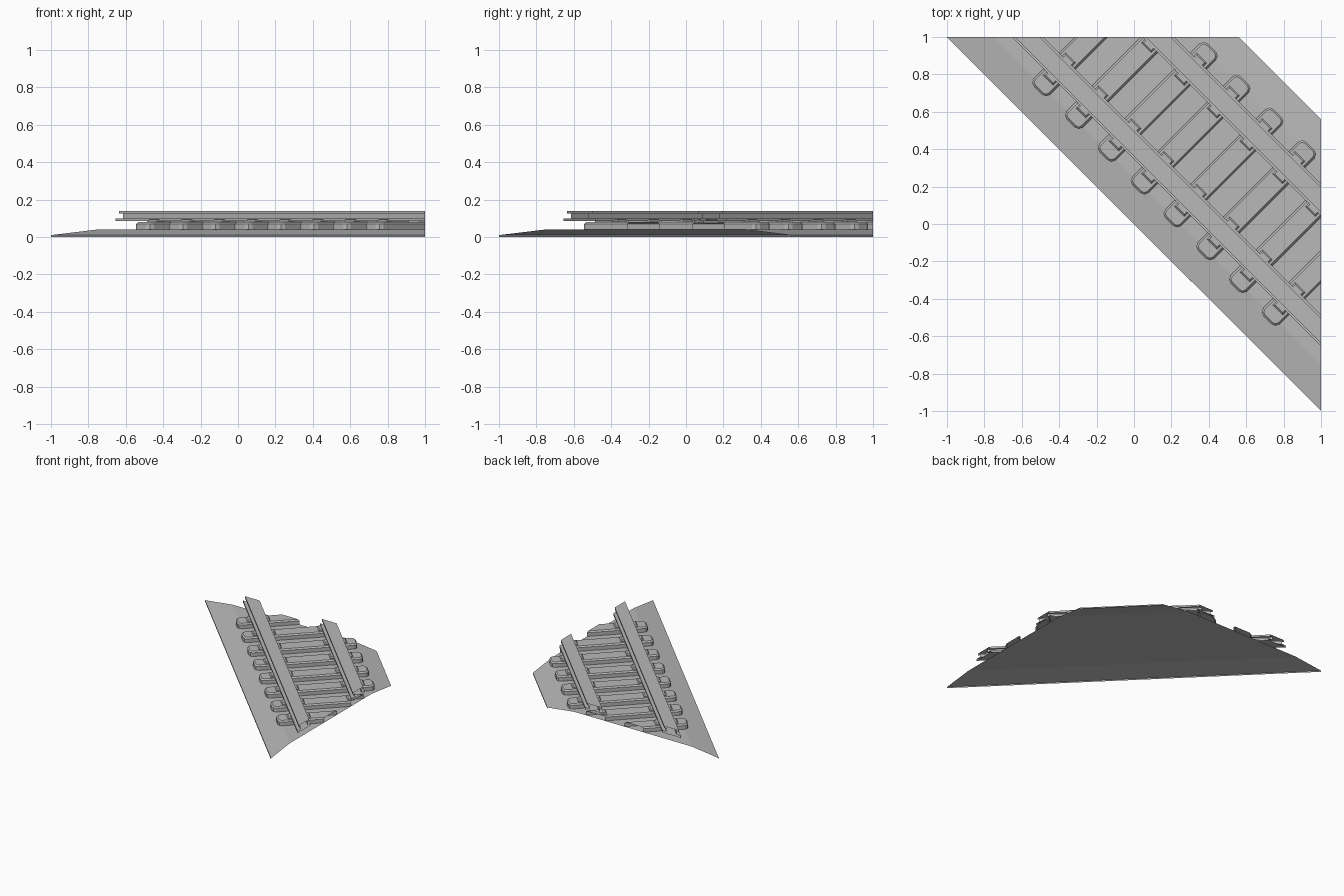
import bpy, bmesh, math
from mathutils import Matrix, Vector

cube = bpy.data.objects.get("Cube")
if cube:
    bpy.data.objects.remove(cube, do_unlink=True)

R2 = math.sqrt(2)
MID = 0.78 / R2            # centre line of the track, across its width
TURN = Matrix.Rotation(math.radians(45), 4, "Z")   # local x runs across the track

grey = bpy.data.materials.new("stone_grey")
grey.use_nodes = True
colour = (0.48, 0.48, 0.48, 1)
grey.diffuse_color = colour
grey.node_tree.nodes["Principled BSDF"].inputs["Base Color"].default_value = colour


def finish(bm, name):
    """Turn the part to the diagonal and trim it to the square tile."""
    bm.transform(TURN)
    for axis in (Vector((1, 0, 0)), Vector((0, 1, 0))):
        bmesh.ops.bisect_plane(bm, geom=bm.verts[:] + bm.edges[:] + bm.faces[:],
                               dist=1e-6, plane_co=axis, plane_no=axis, clear_outer=True)
    mesh = bpy.data.meshes.new(name)
    bm.to_mesh(mesh)
    bm.free()
    mesh.materials.append(grey)
    bpy.context.collection.objects.link(bpy.data.objects.new(name, mesh))


def extrude_profile(name, points, closed):
    """Run a cross-section along the track."""
    bm = bmesh.new()
    near, far = [[bm.verts.new((x, y, z)) for x, z in points] for y in (-1.7, 1.7)]
    n = len(points)
    for i in range(n if closed else n - 1):
        j = (i + 1) % n
        bm.faces.new((near[i], near[j], far[j], far[i]))
    bmesh.ops.recalc_face_normals(bm, faces=bm.faces[:])
    if not closed and sum(f.normal.z for f in bm.faces) < 0:
        bmesh.ops.reverse_faces(bm, faces=bm.faces[:])
    finish(bm, name)


def box(x, y, z0, z1, length, width):
    bm = bmesh.new()
    place = Matrix.Translation((x, y, (z0 + z1) / 2)) @ Matrix.Diagonal((length, width, z1 - z0, 1))
    bmesh.ops.create_cube(bm, size=1, matrix=place)
    return bm


def bevel(bm, edges, size, segments):
    bmesh.ops.bevel(bm, geom=edges, offset=size, segments=segments,
                    profile=0.5, affect="EDGES")


# Ballast bed: open underneath, with sloping shoulders and a low rim
half = [(MID, 0.0), (MID, 0.01), (MID - 0.175, 0.04)]
extrude_profile("ballast_bed",
                [(MID - x, z) for x, z in half] + [(MID + x, z) for x, z in reversed(half)],
                False)

# Rails: wide foot, narrow web, flat head
side = [(0.06, 0.085), (0.06, 0.1), (0.032, 0.1), (0.032, 0.125), (0.047, 0.125), (0.047, 0.14)]
RAIL = 0.35 / R2
for label, sign in (("right", -1), ("left", 1)):
    centre = MID + sign * RAIL
    extrude_profile(label + "_rail",
                    [(centre + x, z) for x, z in side] +
                    [(centre - x, z) for x, z in reversed(side)], True)

# Sleepers with rounded ends, and a fixing plate under each rail
for k in range(8):
    y = (k - 3.5) * 0.248
    bm = box(MID, y, 0.04, 0.08, 0.82, 0.122)
    upright = [e for e in bm.edges if abs(e.verts[0].co.z - e.verts[1].co.z) > 0.01]
    bevel(bm, upright, 0.03, 2)
    top = [e for e in bm.edges if all(v.co.z > 0.079 for v in e.verts)]
    bevel(bm, top, 0.01, 1)
    under = [f for f in bm.faces if f.normal.z < -0.9]
    bmesh.ops.delete(bm, geom=under, context="FACES_ONLY")
    finish(bm, f"sleeper_{k + 1}")
    for label, sign in (("right", -1), ("left", 1)):
        bm = box(MID + sign * RAIL, y, 0.075, 0.094, 0.17, 0.075)
        top = [e for e in bm.edges if all(v.co.z > 0.09 for v in e.verts)]
        bevel(bm, top, 0.008, 1)
        finish(bm, f"{label}_fixing_plate_{k + 1}")

# Drop parts that lie wholly outside the tile
for ob in list(bpy.context.collection.objects):
    if ob.type == "MESH" and "fixing_plate" in ob.name and not ob.data.polygons:
        bpy.data.objects.remove(ob, do_unlink=True)
